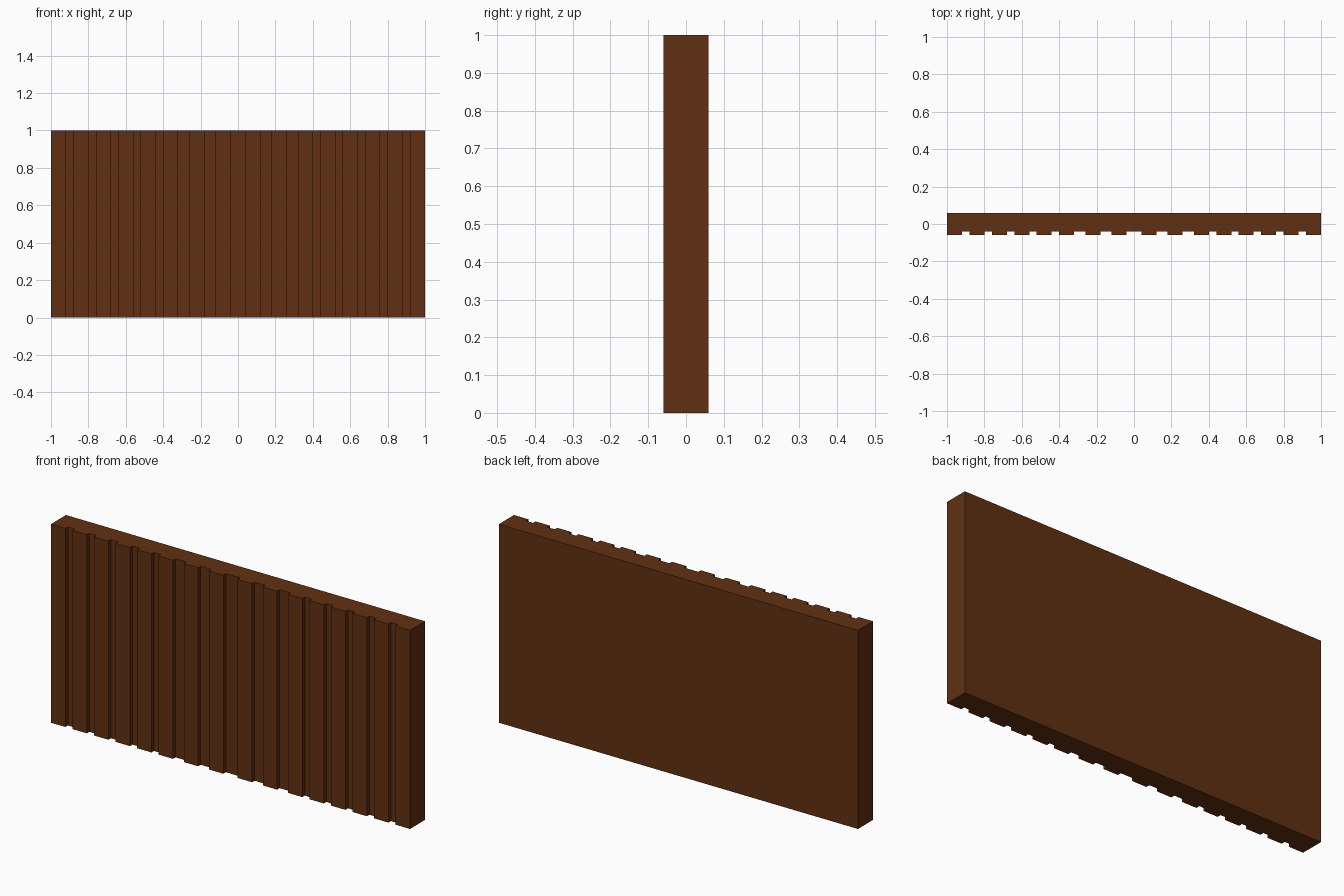
import bpy, bmesh

if "Cube" in bpy.data.objects:
    bpy.data.objects.remove(bpy.data.objects["Cube"])

# Brown wood colour
wood = bpy.data.materials.new("brown wood")
wood.diffuse_color = (0.12, 0.03, 0.006, 1)
wood.use_nodes = True
wood.node_tree.nodes["Principled BSDF"].inputs["Base Color"].default_value = wood.diffuse_color

BACK, FRONT, GROOVE, HEIGHT, RIB = 0.06, -0.06, -0.04, 1.0, 0.08

# Left edges of the equal-width ribs on the left half, mirrored to the right
left = [-1.0, -0.88, -0.76, -0.64, -0.52, -0.40, -0.26, -0.12]
ribs = [(x, x + RIB) for x in left]
ribs += [(-b, -a) for a, b in reversed(ribs)]

# Plan outline: flat back, grooved front
outline = [(1, BACK), (-1, BACK)]
for i, (a, b) in enumerate(ribs):
    if i > 0:
        outline.append((a, GROOVE))
    outline += [(a, FRONT), (b, FRONT)]
    if i < len(ribs) - 1:
        outline.append((b, GROOVE))

# Panel: outline extruded upwards
bm = bmesh.new()
base = bm.faces.new([bm.verts.new((x, y, 0)) for x, y in outline])
ext = bmesh.ops.extrude_face_region(bm, geom=[base], use_keep_orig=True)
top = [v for v in ext["geom"] if isinstance(v, bmesh.types.BMVert)]
bmesh.ops.translate(bm, verts=top, vec=(0, 0, HEIGHT))
bmesh.ops.recalc_face_normals(bm, faces=bm.faces[:])
mesh = bpy.data.meshes.new("grooved_panel")
bm.to_mesh(mesh)
bm.free()
mesh.materials.append(wood)
panel = bpy.data.objects.new("grooved_panel", mesh)
bpy.context.collection.objects.link(panel)
